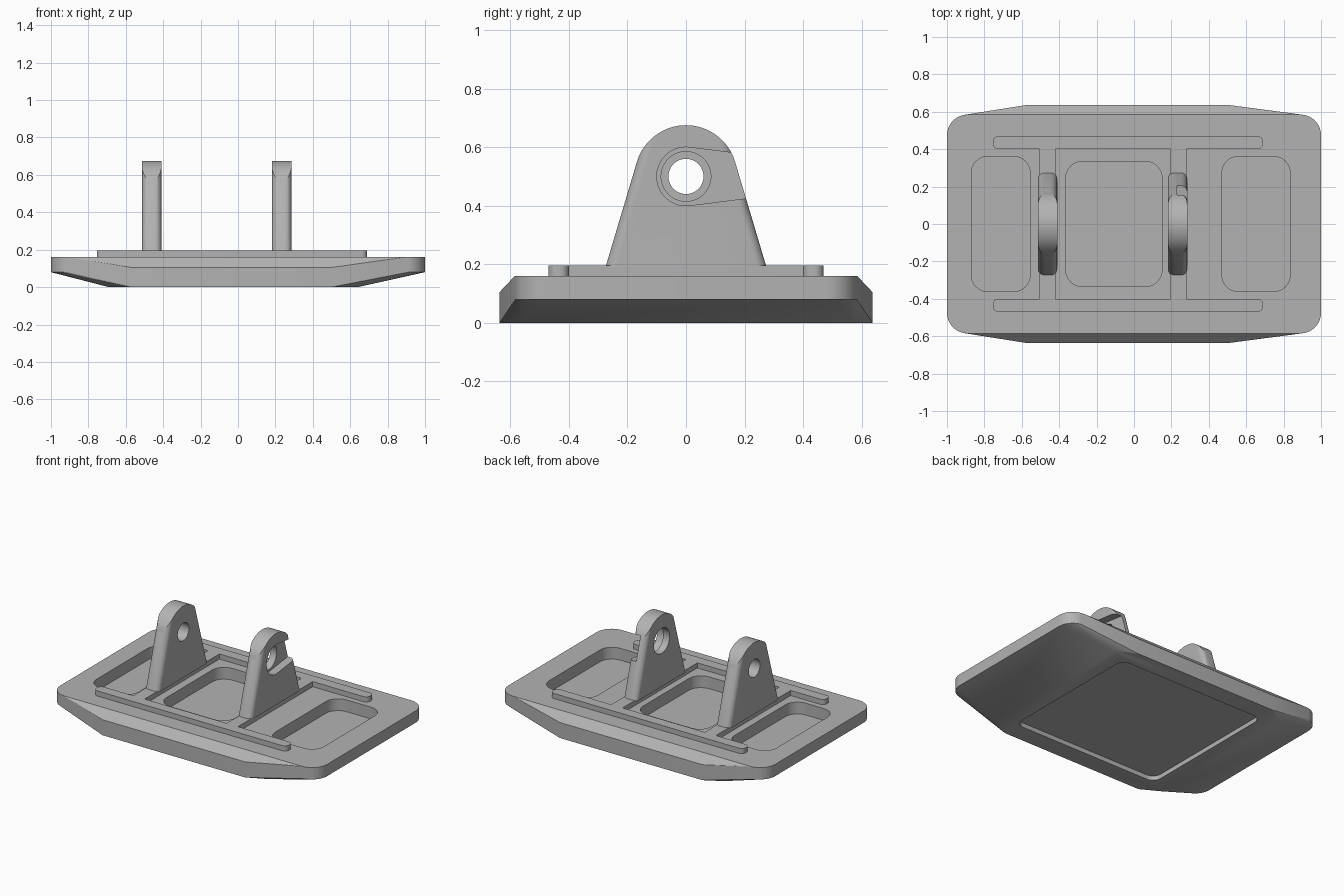
import bpy
import bmesh
from math import cos, sin, pi, radians

if "Cube" in bpy.data.objects:
    bpy.data.objects.remove(bpy.data.objects["Cube"])

grey = bpy.data.materials.new("plain_grey")
grey.use_nodes = True
grey.diffuse_color = (0.45, 0.45, 0.45, 1)
grey.node_tree.nodes["Principled BSDF"].inputs["Base Color"].default_value = grey.diffuse_color


def add_object(name, bm):
    bmesh.ops.recalc_face_normals(bm, faces=bm.faces)
    mesh = bpy.data.meshes.new(name)
    bm.to_mesh(mesh)
    bm.free()
    obj = bpy.data.objects.new(name, mesh)
    mesh.materials.append(grey)
    bpy.context.collection.objects.link(obj)
    return obj


def arc(cx, cy, r, start, end, steps):
    angles = [radians(start + (end - start) * i / steps) for i in range(steps + 1)]
    return [(cx + r * cos(a), cy + r * sin(a)) for a in angles]


def rounded_rect(x0, x1, y0, y1, r, steps=8):
    points = []
    corners = [(x1 - r, y1 - r), (x0 + r, y1 - r), (x0 + r, y0 + r), (x1 - r, y0 + r)]
    for i, (cx, cy) in enumerate(corners):
        points += arc(cx, cy, r, 90 * i, 90 * i + 90, steps)
    return points


def prism(name, outline, lo, hi, along_x=False):
    """Extrude an outline along z, or a (y, z) outline along x."""
    bm = bmesh.new()
    verts = [bm.verts.new((lo, u, v) if along_x else (u, v, lo)) for u, v in outline]
    face = bm.faces.new(verts)
    top = bmesh.ops.extrude_face_region(bm, geom=[face])["geom"]
    moved = [e for e in top if isinstance(e, bmesh.types.BMVert)]
    shift = (hi - lo, 0, 0) if along_x else (0, 0, hi - lo)
    bmesh.ops.translate(bm, verts=moved, vec=shift)
    return add_object(name, bm)


def hull(name, points):
    bm = bmesh.new()
    for p in points:
        bm.verts.new(p)
    result = bmesh.ops.convex_hull(bm, input=bm.verts)
    loose = {v for v in result["geom_interior"] if isinstance(v, bmesh.types.BMVert)}
    bmesh.ops.delete(bm, geom=list(loose), context="VERTS")
    bmesh.ops.dissolve_limit(bm, angle_limit=radians(0.5), verts=bm.verts, edges=bm.edges)
    return add_object(name, bm)


def boolean(obj, cutter, operation="DIFFERENCE"):
    mod = obj.modifiers.new("cut", "BOOLEAN")
    mod.operation = operation
    mod.solver = "EXACT"
    mod.object = cutter
    bpy.ops.object.select_all(action="DESELECT")
    bpy.context.view_layer.objects.active = obj
    obj.select_set(True)
    bpy.ops.object.modifier_apply(modifier=mod.name)
    bpy.data.objects.remove(cutter)


def raised(outline, z):
    return [(x, y, z) for x, y in outline]


# Base plate: rounded slab with a bulge along each long side and sloped ends below
rim = rounded_rect(-1, 1, -0.585, 0.585, 0.11)
points = raised(rim, 0.16) + raised(rim, 0.08)
for side in (-1, 1):
    points += [(x, side * 0.637, z) for x in (-0.57, 0.5) for z in (0, 0.105)]
    points += [(x, side * 0.57, 0) for x in (-0.69, 0.64)]
plate = hull("base_plate", points)

# Pockets in the top and a shallow recess underneath
for x0, x1, half in ((-0.87, -0.555, 0.362), (-0.365, 0.15, 0.335), (0.47, 0.835, 0.362)):
    boolean(plate, prism("pocket_cutter", rounded_rect(x0, x1, -half, half, 0.09), 0.08, 0.3))
boolean(plate, prism("recess_cutter", rounded_rect(-0.59, 0.52, -0.51, 0.51, 0.06), -0.1, 0.03))
parts = [plate]

# Raised rails along the plate, and cross ribs between them
for name, y0 in (("front_rail", -0.47), ("back_rail", 0.4)):
    parts.append(prism(name, rounded_rect(-0.755, 0.69, y0, y0 + 0.07, 0.03), 0.15, 0.195))
for name, x0 in (("right_rib", -0.505), ("left_rib", 0.195)):
    x1 = x0 + 0.085
    outline = [(x0, -0.4), (x1, -0.4), (x1, 0.4), (x0, 0.4)]
    parts.append(prism(name, outline, 0.15, 0.195))


# Lugs: tapered rounded block trimmed to a round top, then drilled
def lug(name, x0, x1, hole):
    base = rounded_rect(x0, x1, -0.275, 0.275, 0.035)
    tip = rounded_rect(x0, x1, -0.123, 0.123, 0.035)
    body = hull(name, raised(base, 0.19) + raised(tip, 0.7))
    crown = arc(0, 0.5, 0.175, 16.8, 163.2, 40) + [(-0.5, 0.1), (0.5, 0.1)]
    boolean(body, prism("crown_trim", crown, x0 - 0.1, x1 + 0.1, True), "INTERSECT")
    bore = arc(0, 0.5, hole, 0, 352.5, 47)
    boolean(body, prism("bore_cutter", bore, x0 - 0.1, x1 + 0.1, True))
    parts.append(body)
    return body


lug("right_lug", -0.513, -0.41, 0.06)
left_lug = lug("left_lug", 0.182, 0.285, 0.085)

# Open slot on the outer face of the left lug
slot = arc(0, 0.5, 0.1, 83, 277, 28) + [(0.3, 0.437), (0.3, 0.563)]
boolean(left_lug, prism("slot_cutter", slot, 0.23, 0.4, True))

# Smooth rounded walls, keep edges sharp
bpy.ops.object.select_all(action="DESELECT")
for part in parts:
    part.select_set(True)
bpy.context.view_layer.objects.active = plate
bpy.ops.object.shade_smooth_by_angle(angle=radians(20))
